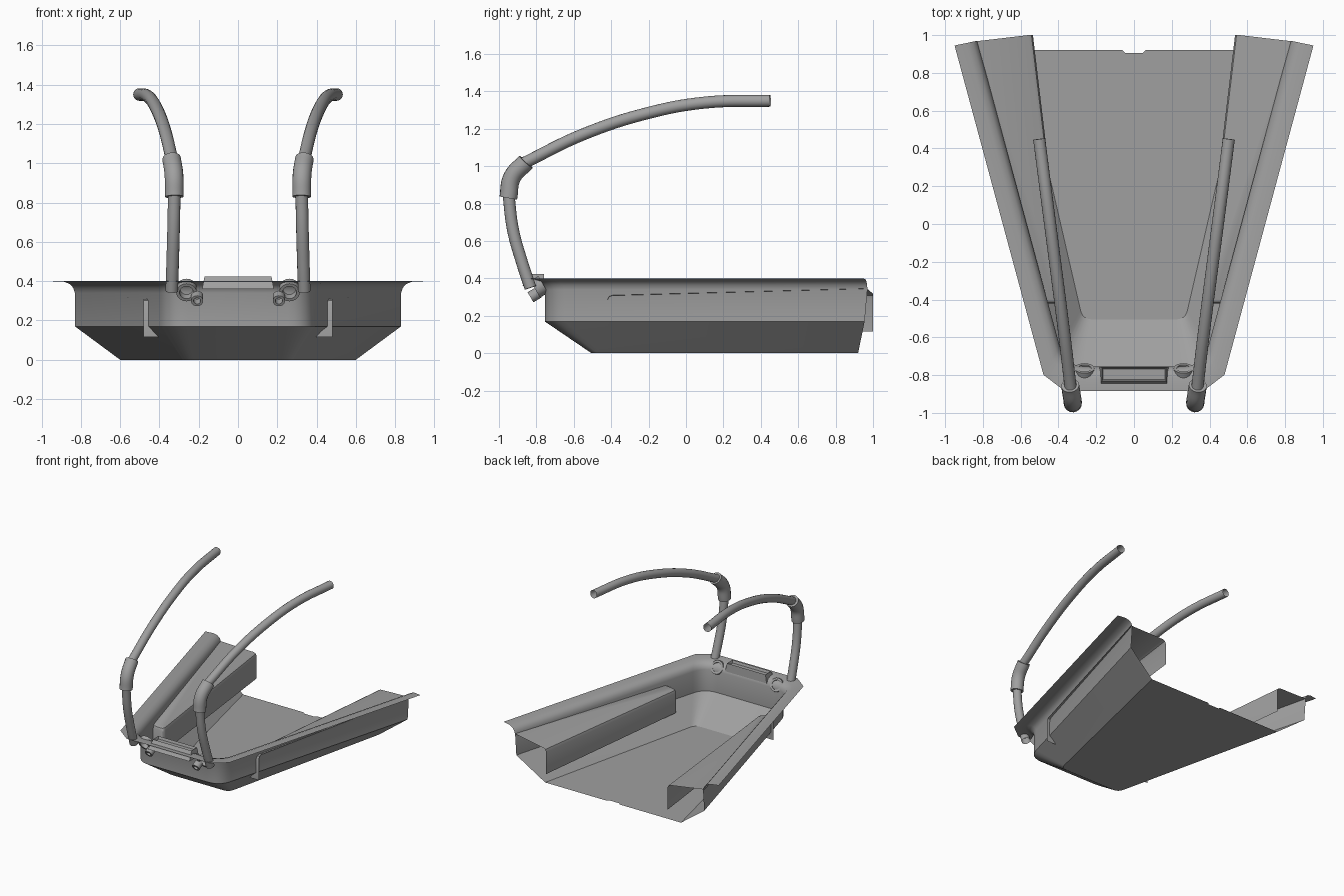
import bpy, bmesh, math
from mathutils import Vector

if "Cube" in bpy.data.objects:
    bpy.data.objects.remove(bpy.data.objects["Cube"])

GREY = (0.35, 0.35, 0.35, 1)
grey = bpy.data.materials.new("plain grey")
grey.use_nodes = True
grey.diffuse_color = GREY
grey.node_tree.nodes["Principled BSDF"].inputs["Base Color"].default_value = GREY


def add_object(name, mesh, mirrored=False):
    """Link a mesh, colour it, smooth it and optionally mirror it across x."""
    mesh.materials.clear()
    mesh.materials.append(grey)
    mesh.shade_smooth()
    mesh.set_sharp_from_angle(angle=math.radians(30))
    obj = bpy.data.objects.new(name, mesh)
    bpy.context.collection.objects.link(obj)
    if mirrored:
        obj.modifiers.new("mirror", 'MIRROR').use_mirror_merge = False
    return obj


def finish(name, bm, mirrored=False):
    mesh = bpy.data.meshes.new(name)
    bm.to_mesh(mesh)
    bm.free()
    return add_object(name, mesh, mirrored)


def loft(bm, rows):
    """Skin an open sheet over rows of points; returns the vertex rows."""
    rows = [[bm.verts.new(p) for p in row] for row in rows]
    for a, b in zip(rows, rows[1:]):
        for i in range(len(a) - 1):
            bm.faces.new((a[i], a[i + 1], b[i + 1], b[i]))
    return rows


def corner(a, c, b, d, roundness=1.0, steps=6):
    """Points cutting corner c between a and b, from chamfer (0) to round (1)."""
    p, q = c + (a - c).normalized() * d, c + (b - c).normalized() * d
    out = []
    for i in range(steps + 1):
        t = i / steps
        flat = p.lerp(q, t)
        curve = p.lerp(c, t).lerp(c.lerp(q, t), t)
        out.append(flat.lerp(curve, roundness))
    return out


def tub_row(x_back, y_back, x_corner, y_front, z, d, roundness):
    back = Vector((x_back, y_back, z))
    tip = Vector((x_corner, y_front, z))
    half = [back] + corner(back, tip, Vector((0, y_front, z)), d, roundness)
    return half + [Vector((-p.x, p.y, p.z)) for p in reversed(half)]


# Tub: floor, sloped lower sides, upright walls and a flared rim, open at the back
bm = bmesh.new()
rows = [tub_row(0.60, 0.92, 0.272, -0.505, 0, 0.05, 1),
        tub_row(0.83, 0.955, 0.364, -0.755, 0.17, 0.11, 1)]
for out, z in ((0, 0.34), (0.008, 0.365), (0.025, 0.385), (0.055, 0.397), (0.12, 0.4)):
    f = out / 0.12
    rows.append(tub_row(0.83 + out, 0.97 - 0.025 * f, 0.364 + 0.092 * f,
                        -0.755 - 0.13 * f, z, 0.11 - 0.02 * f, 1 - f))
floor = loft(bm, rows)[0]
notch = [bm.verts.new((x, y, 0)) for x, y in
         ((-0.06, 0.92), (-0.045, 0.905), (0.045, 0.905), (0.06, 0.92))]
bm.faces.new(floor + notch)
finish("tub", bm)


# Side boxes: inner wall, rounded front end and a gently sloping top
def box_row(inset, z=None):
    back = Vector((0.535 + inset, 1.0, 0))
    tip = Vector((0.365 + inset, -0.42 + inset, 0))
    end = Vector((0.48, -0.42 + inset, 0))
    pts = [back] + corner(back, tip, end, 0.035) + [end]
    for p in pts:
        p.z = z if z is not None else 0.31 + 0.1 * (p.x - 0.48)
    return pts


bm = bmesh.new()
box_rows = [box_row(0, 0.115), box_row(0)]
for p in box_rows[1]:
    p.z -= 0.025
shoulder = box_row(0.008)
for p in shoulder:
    p.z -= 0.007
box_rows += [shoulder, box_row(0.025)]
top = loft(bm, box_rows)[-1]
outer = bm.verts.new((0.838, 0.967, 0.346))
bm.faces.new(top + [outer])
finish("side_box", bm, True)


# Bent tubes of the handles
def tube(name, points, radius, capped=False):
    cu = bpy.data.curves.new(name + "_path", 'CURVE')
    cu.dimensions = '3D'
    cu.bevel_depth = radius
    cu.bevel_resolution = 6
    cu.use_fill_caps = capped
    cu.resolution_u = 8
    sp = cu.splines.new('BEZIER')
    sp.bezier_points.add(len(points) - 1)
    for bp, co in zip(sp.bezier_points, points):
        bp.co = co
        bp.handle_left_type = bp.handle_right_type = 'AUTO'
    tmp = bpy.data.objects.new(name + "_tmp", cu)
    bpy.context.collection.objects.link(tmp)
    graph = bpy.context.evaluated_depsgraph_get()
    mesh = bpy.data.meshes.new_from_object(tmp.evaluated_get(graph))
    bpy.data.objects.remove(tmp)
    mesh.name = name
    return add_object(name, mesh, True)


tube("handle_post", [(0.337, -0.832, 0.35), (0.333, -0.875, 0.48),
                     (0.328, -0.925, 0.66), (0.324, -0.95, 0.86)], 0.032)
tube("handle_sleeve", [(0.324, -0.95, 0.83), (0.326, -0.93, 0.94),
                       (0.338, -0.855, 1.023)], 0.048, True)
tube("handle_arm", [(0.335, -0.87, 1.015), (0.373, -0.55, 1.17), (0.418, -0.2, 1.285),
                    (0.457, 0.1, 1.34), (0.502, 0.45, 1.35)], 0.032)


# Clip rings at the foot of each handle
def ring(name, centre, radius, inner, length):
    axis = Vector((0, 0.85, 0.5)).normalized()
    turn = axis.to_track_quat('Z', 'Y')
    bm = bmesh.new()
    h, n = length / 2, 20
    loops = []
    for r, z in ((radius, -h), (radius, h), (inner, h), (inner, -h)):
        loops.append([bm.verts.new(Vector(centre) + turn @ Vector(
            (r * math.cos(math.tau * i / n), r * math.sin(math.tau * i / n), z)))
            for i in range(n)])
    for k in range(4):
        a, b = loops[k], loops[(k + 1) % 4]
        for i in range(n):
            j = (i + 1) % n
            bm.faces.new((a[i], a[j], b[j], b[i]))
    finish(name, bm, True)


ring("large_clip_ring", (0.262, -0.785, 0.355), 0.052, 0.036, 0.05)
ring("small_clip_ring", (0.208, -0.81, 0.312), 0.031, 0.018, 0.05)

# Front latch: folded plate over the rim with a recessed pocket on top
bm = bmesh.new()
profile = [(-0.875, 0.36), (-0.84, 0.405), (-0.83, 0.425), (-0.76, 0.425), (-0.755, 0.36)]
ends = []
for s in (-1, 1):
    ends.append([bm.verts.new((s * (0.183 - 0.2 * (z - 0.36)), y, z)) for y, z in profile])
left, right = ends
for i in range(len(profile)):
    j = (i + 1) % len(profile)
    face = bm.faces.new((left[i], right[i], right[j], left[j]))
    if i == 2:
        pocket = face
bm.faces.new(left)
bm.faces.new(right[::-1])
bmesh.ops.recalc_face_normals(bm, faces=bm.faces)
bmesh.ops.inset_region(bm, faces=[pocket], thickness=0.01)
for v in pocket.verts:
    v.co.z -= 0.02
finish("front_latch", bm)
